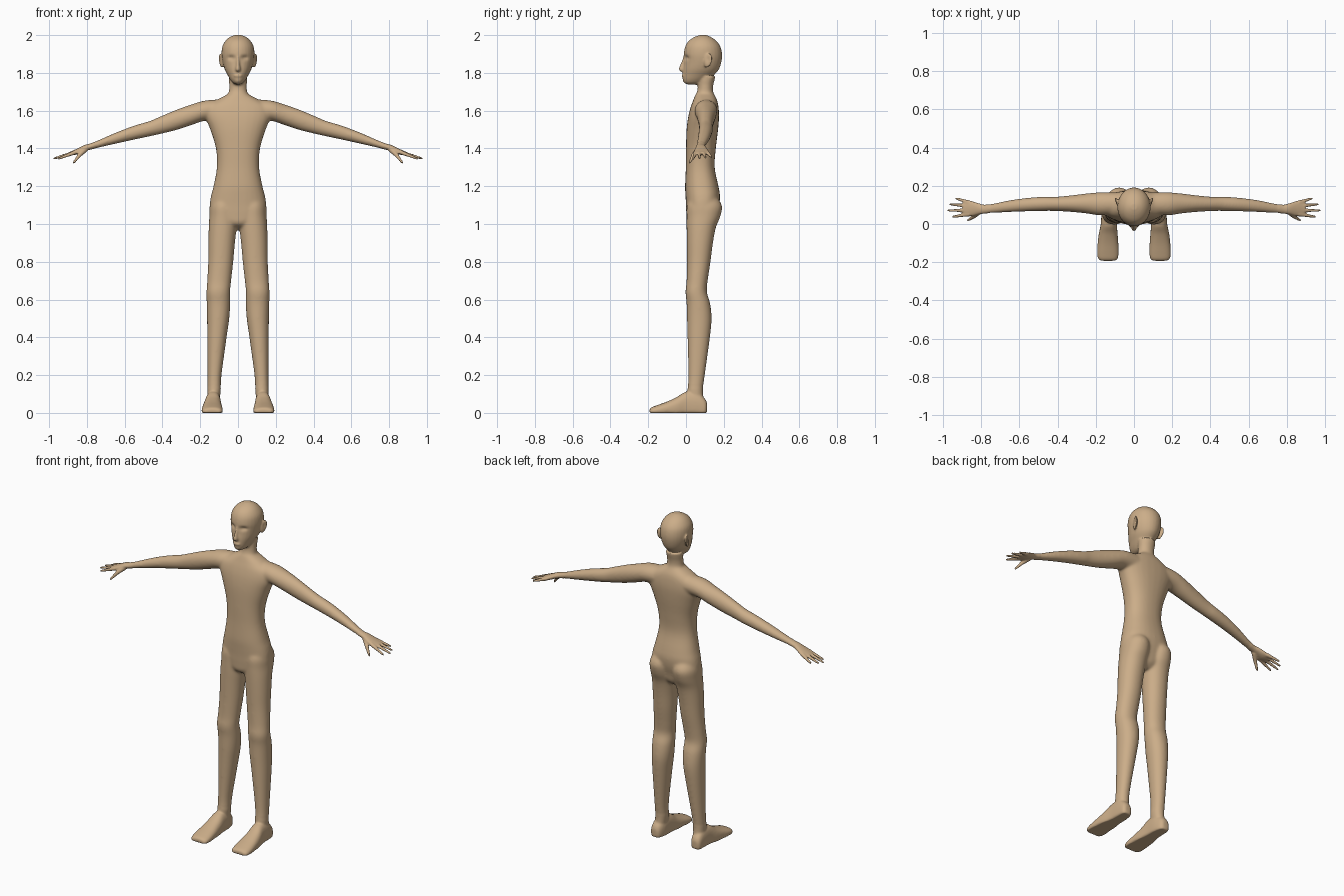
import bpy, bmesh, math
from mathutils import Vector, Matrix

bm = bmesh.new()
SIDES = 28


def catmull(p0, p1, p2, p3, t):
    return [0.5 * (2*b + (c-a)*t + (2*a-5*b+4*c-d)*t*t + (3*b-a-3*c+d)*t**3)
            for a, b, c, d in zip(p0, p1, p2, p3)]


def loft(rows, axis='Z', side=1, power=2.0, sub=4):
    """Skin oval rings: rows are (position on axis, a0, a1, b0, b1)."""
    n = len(rows)
    fine = []
    for i in range(n - 1):
        for k in range(sub):
            fine.append(catmull(rows[max(i-1, 0)], rows[i], rows[i+1], rows[min(i+2, n-1)], k / sub))
    fine.append(rows[-1])
    rings = []
    for p, a0, a1, b0, b1 in fine:
        ring = []
        for j in range(SIDES):
            c, s = math.cos(2*math.pi*j/SIDES), math.sin(2*math.pi*j/SIDES)
            a = (a0+a1)/2 + (a1-a0)/2 * math.copysign(abs(c)**(2/power), c)
            b = (b0+b1)/2 + (b1-b0)/2 * math.copysign(abs(s)**(2/power), s)
            x, y, z = {'Z': (a, b, p), 'X': (p, a, b), 'Y': (a, p, b)}[axis]
            ring.append(bm.verts.new((x * side, y, max(z, 0))))
        rings.append(ring)
    for r0, r1 in zip(rings, rings[1:]):
        for j in range(SIDES):
            k = (j + 1) % SIDES
            bm.faces.new((r0[j], r0[k], r1[k], r1[j]))
    bm.faces.new(rings[0][::-1])
    bm.faces.new(rings[-1])


def centred(rows):
    return [(z, -h, h, y0, y1) for z, h, y0, y1 in rows]


def rod(a, b, r1, r2):
    a, b = Vector(a), Vector(b)
    m = Matrix.Translation((a+b)/2) @ (b-a).to_track_quat('Z', 'Y').to_matrix().to_4x4()
    bmesh.ops.create_cone(bm, cap_ends=True, segments=14, radius1=r1, radius2=r2,
                          depth=(b-a).length, matrix=m)


def ball(loc, scale, rot=(0, 0, 0)):
    m = Matrix.Translation(loc)
    for angle, ax in zip(rot, 'XYZ'):
        m = m @ Matrix.Rotation(angle, 4, ax)
    m = m @ Matrix.Diagonal((*scale, 1))
    bmesh.ops.create_uvsphere(bm, u_segments=24, v_segments=14, radius=1, matrix=m)


# torso
loft(centred([
    (.97, .03, .06, .12), (1.0, .09, .01, .15), (1.05, .145, .002, .163), (1.1, .15, 0, .176),
    (1.15, .143, -.003, .18), (1.2, .13, -.005, .172), (1.3, .112, -.001, .152),
    (1.4, .117, 0, .158), (1.5, .147, .003, .17), (1.57, .175, .012, .175),
    (1.62, .17, .025, .172), (1.655, .115, .038, .165), (1.685, .06, .05, .15),
    (1.7, .045, .06, .14)]), power=2.3)
# neck
loft(centred([(1.62, .07, .05, .16), (1.68, .053, .054, .149), (1.72, .047, .062, .143),
              (1.78, .05, .065, .155)]))
# head
loft(centred([
    (1.738, .012, 0, .06), (1.745, .026, -.011, .09), (1.765, .042, -.018, .12),
    (1.79, .056, -.018, .15), (1.82, .071, -.016, .175), (1.86, .082, -.011, .188),
    (1.9, .087, -.012, .191), (1.94, .083, -.004, .182), (1.97, .066, .015, .16),
    (1.99, .043, .045, .132), (2.001, .015, .075, .105)]))
# nose and lips
loft(centred([(1.89, .006, -.014, .01), (1.86, .009, -.024, .01), (1.825, .013, -.038, .01),
              (1.815, .015, -.037, .01), (1.806, .009, -.028, .01)]))
ball((0, -.012, 1.785), (.024, .012, .01))

for s in (1, -1):
    # ear
    ball((s*.09, .117, 1.865), (.009, .022, .04), (-.25, s*.12, s*-.35))
    # leg
    loft([(1.16, .02, .12, .03, .15), (1.1, .006, .148, .005, .19), (1.04, .004, .152, .003, .182),
          (.98, .007, .155, .003, .158), (.9, .016, .157, .004, .143), (.8, .025, .158, .005, .13),
          (.7, .036, .163, .003, .115), (.64, .042, .167, -.003, .111), (.58, .041, .166, .003, .128),
          (.5, .046, .164, .005, .136), (.4, .06, .163, .008, .127), (.2, .087, .161, .012, .1),
          (.12, .091, .162, .008, .09), (.05, .1, .16, .01, .095)], side=s, power=2.1)
    # foot
    loft([(.112, .12, .15, .01, .05), (.1, .105, .165, -.02, .075), (.06, .093, .17, -.03, .11),
          (0, .09, .174, -.03, .112), (-.05, .086, .184, -.03, .083), (-.1, .082, .19, -.02, .06),
          (-.15, .08, .193, -.02, .042), (-.182, .085, .188, -.015, .03), (-.193, .1, .172, -.005, .02)],
         'Y', s, 2.4)
    # arm and palm
    loft([(.1, .05, .165, 1.55, 1.66), (.18, .045, .166, 1.545, 1.653), (.25, .055, .16, 1.522, 1.632),
          (.33, .063, .15, 1.496, 1.604), (.42, .068, .142, 1.474, 1.566), (.47, .068, .143, 1.463, 1.545),
          (.55, .066, .138, 1.446, 1.521), (.65, .062, .125, 1.424, 1.483), (.77, .055, .102, 1.396, 1.431),
          (.81, .05, .108, 1.385, 1.419), (.85, .041, .121, 1.369, 1.4), (.88, .043, .121, 1.364, 1.386),
          (.895, .055, .11, 1.366, 1.38)], 'X', s)
    # fingers and thumb
    for y0, y1, x1, z1 in ((.051, .038, .952, 1.345), (.072, .071, .977, 1.346),
                           (.093, .104, .966, 1.35), (.112, .135, .935, 1.354)):
        rod((s*.86, y0, 1.38), (s*x1, y1, z1), .0115, .006)
    rod((s*.81, .066, 1.395), (s*.842, .037, 1.362), .016, .011)
    rod((s*.838, .04, 1.366), (s*.872, .018, 1.322), .011, .006)

bmesh.ops.recalc_face_normals(bm, faces=bm.faces)
mesh = bpy.data.meshes.new("figure_body")
bm.to_mesh(mesh)
bm.free()
body = bpy.data.objects.new("figure_body", mesh)
bpy.context.collection.objects.link(body)
bpy.context.view_layer.objects.active = body
body.select_set(True)

# fuse all parts into one skin
fuse = body.modifiers.new("fuse", 'REMESH')
fuse.mode = 'VOXEL'
fuse.voxel_size = .005
bpy.ops.object.modifier_apply(modifier="fuse")

# press in eye sockets and ear hollows, then soften the joins
bm = bmesh.new()
bm.from_mesh(mesh)
for v in bm.verts:
    x, y, z = abs(v.co.x), v.co.y, v.co.z
    if z > 1.8 and y < .06:
        v.co.y += .013 * math.exp(-((x-.036)/.019)**2 - ((z-1.88)/.011)**2)
    if x > .088 and 1.8 < z < 1.93:
        v.co.x -= math.copysign(.006, v.co.x) * math.exp(-((y-.116)/.01)**2 - ((z-1.872)/.02)**2)


def soften(test, times):
    verts = [v for v in bm.verts if test(v.co)]
    for _ in range(times):
        bmesh.ops.smooth_vert(bm, verts=verts, factor=.5,
                              use_axis_x=True, use_axis_y=True, use_axis_z=True)


soften(lambda c: abs(c.x) < .76 and .13 < c.z < 1.75, 16)
soften(lambda c: c.z >= 1.73 or c.z <= .15, 4)
soften(lambda c: abs(c.x) > .74, 2)
bm.to_mesh(mesh)
bm.free()

skin = bpy.data.materials.new("tan")
skin.diffuse_color = (.6, .42, .25, 1)
mesh.materials.clear()
mesh.materials.append(skin)
bpy.ops.object.shade_smooth()
